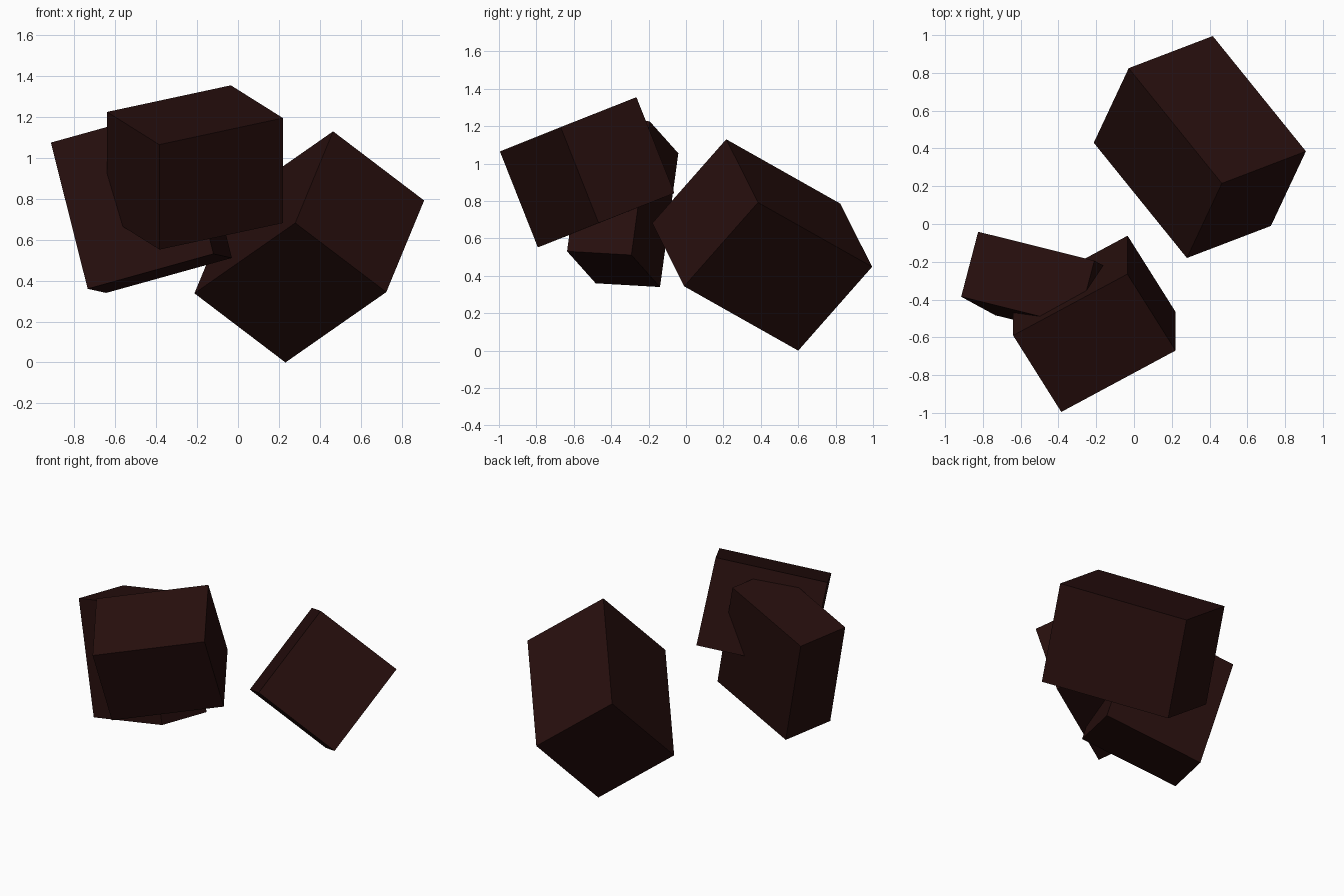
import bpy, bmesh
from mathutils import Matrix, Vector

if "Cube" in bpy.data.objects:
    bpy.data.objects.remove(bpy.data.objects["Cube"])

# Single very dark reddish brown
mat = bpy.data.materials.new("dark_brown")
mat.diffuse_color = (0.02, 0.0045, 0.004, 1)
mat.use_nodes = True
mat.node_tree.nodes["Principled BSDF"].inputs["Base Color"].default_value = mat.diffuse_color


def block(name, corner, *edges):
    """Tilted box spanned by three edge directions from one corner."""
    corner = Vector(corner)
    edges = [Vector(e) for e in edges]
    centre = corner + sum(edges, Vector()) / 2
    frame = Matrix(edges).transposed().to_4x4()
    bm = bmesh.new()
    bmesh.ops.create_cube(bm, size=1, matrix=frame)
    bmesh.ops.recalc_face_normals(bm, faces=bm.faces)
    mesh = bpy.data.meshes.new(name)
    bm.to_mesh(mesh)
    bm.free()
    mesh.materials.append(mat)
    obj = bpy.data.objects.new(name, mesh)
    obj.location = centre
    bpy.context.collection.objects.link(obj)


# Large block standing on one corner
block("large_block", (0.465, 0.215, 1.13),
      (-0.185, -0.395, -0.448), (0.445, 0.17, -0.338), (-0.493, 0.61, -0.344))

# Upper front block
block("front_block", (-0.035, -0.265, 1.355),
      (0.255, -0.405, -0.16), (-0.605, -0.325, -0.13), (0.001, 0.203, -0.513))

# Slimmer block that passes into the front block
block("slim_block", (-0.735, -0.483, 0.36),
      (0.09, 0.344, -0.02), (-0.18, 0.098, 0.715), (0.615, -0.153, 0.171))
